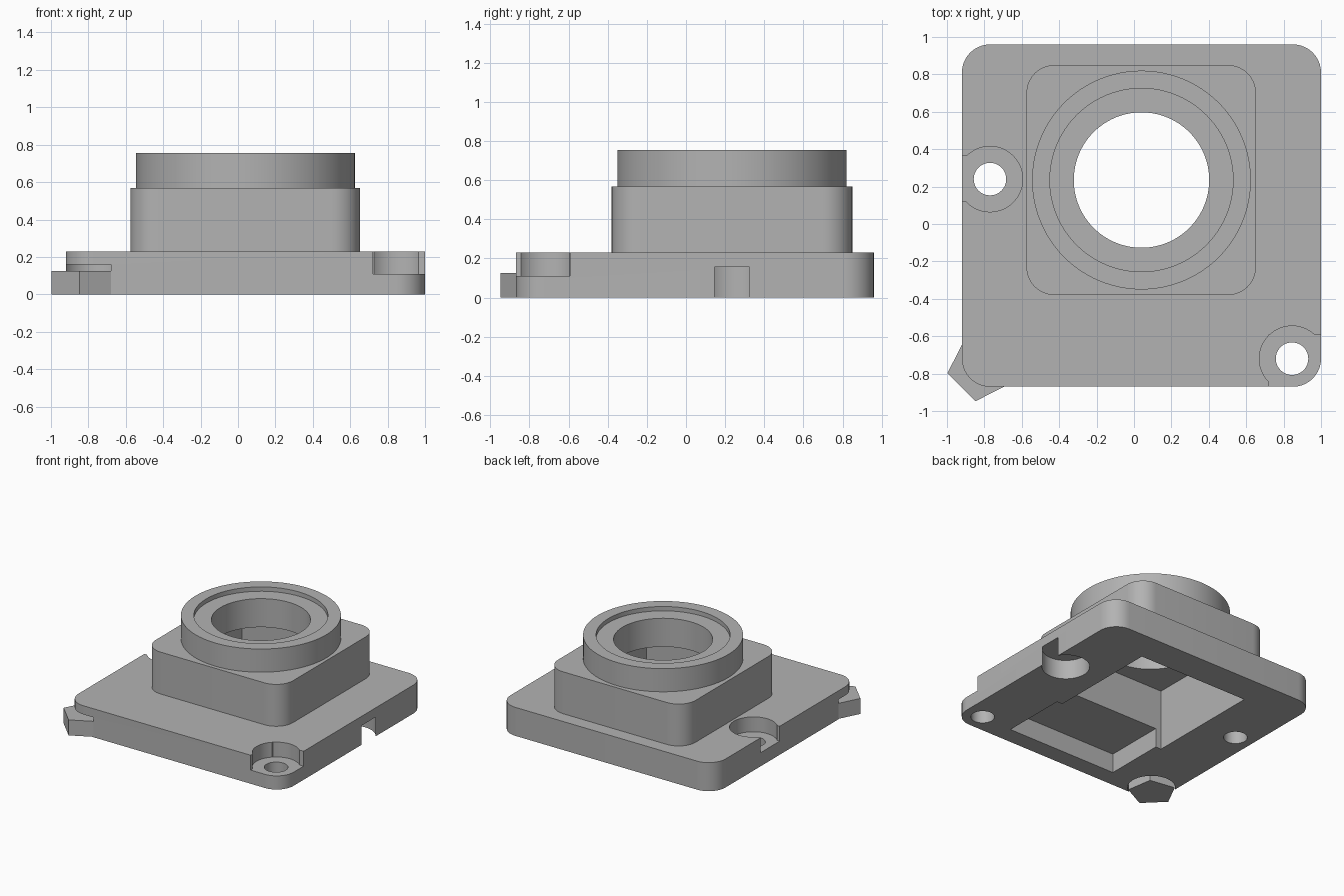
import bpy
import bmesh
from math import cos, sin, pi, radians

cube = bpy.data.objects.get("Cube")
if cube:
    bpy.data.objects.remove(cube, do_unlink=True)

grey = bpy.data.materials.new("plain grey")
grey.use_nodes = True
colour = (0.45, 0.45, 0.45, 1)
grey.diffuse_color = colour
grey.node_tree.nodes["Principled BSDF"].inputs["Base Color"].default_value = colour


def prism(name, outline, z0, z1):
    """Extrude a closed outline from z0 up to z1."""
    bm = bmesh.new()
    face = bm.faces.new([bm.verts.new((x, y, z0)) for x, y in outline])
    top = bmesh.ops.extrude_face_region(bm, geom=[face])["geom"]
    moved = [v for v in top if isinstance(v, bmesh.types.BMVert)]
    bmesh.ops.translate(bm, vec=(0, 0, z1 - z0), verts=moved)
    bmesh.ops.recalc_face_normals(bm, faces=bm.faces)
    mesh = bpy.data.meshes.new(name)
    bm.to_mesh(mesh)
    bm.free()
    mesh.materials.append(grey)
    obj = bpy.data.objects.new(name, mesh)
    bpy.context.collection.objects.link(obj)
    return obj


def circle(x, y, r, n=64, turn=0):
    return [(x + r * cos(turn + 2 * pi * i / n), y + r * sin(turn + 2 * pi * i / n))
            for i in range(n)]


def rect(x0, x1, y0, y1, r=0, n=10):
    """Rectangle outline, with rounded corners when r is given."""
    if not r:
        return [(x0, y0), (x1, y0), (x1, y1), (x0, y1)]
    centres = [(x1 - r, y1 - r), (x0 + r, y1 - r), (x0 + r, y0 + r), (x1 - r, y0 + r)]
    return [(cx + r * cos(pi / 2 * (k + i / n)), cy + r * sin(pi / 2 * (k + i / n)))
            for k, (cx, cy) in enumerate(centres) for i in range(n + 1)]


def cut(obj, outline, z0, z1):
    cutter = prism("cutter", outline, z0, z1)
    cutter.hide_render = True
    mod = obj.modifiers.new("cut", "BOOLEAN")
    mod.operation = "DIFFERENCE"
    mod.solver = "EXACT"
    mod.object = cutter
    select(obj)
    bpy.ops.object.modifier_apply(modifier=mod.name)
    bpy.data.objects.remove(cutter, do_unlink=True)


def select(obj):
    bpy.ops.object.select_all(action="DESELECT")
    obj.select_set(True)
    bpy.context.view_layer.objects.active = obj


BORE = (0.04, 0.235)
SCREWS = [(0.845, -0.72), (-0.77, 0.24)]
BASE_TOP, HOUSING_TOP, RING_TOP = 0.23, 0.568, 0.755
LOW, HIGH = -0.1, 1.0
deep_pocket = rect(-0.46, 0.52, -0.24, 0.71)

# Base plate with its pockets
base = prism("base_plate", rect(-0.92, 1.0, -0.87, 0.96, 0.15), 0, BASE_TOP)
cut(base, deep_pocket, LOW, HIGH)
cut(base, rect(-0.41, 0.57, -0.73, -0.2), LOW, 0.155)

# Screw holes with counterbores that open to the edges
for x, y in SCREWS:
    cut(base, circle(x, y, 0.175), 0.11, HIGH)
    cut(base, circle(x, y, 0.087, 40), LOW, HIGH)
cut(base, rect(0.722, 1.1, -1.0, -0.592), 0.11, HIGH)
cut(base, rect(-1.1, -0.85, 0.12, 0.365), 0.11, HIGH)

# Round recesses underneath, at the side and at the tab corner
cut(base, circle(0.85, 0.235, 0.175), LOW, 0.155)
cut(base, circle(-0.77, -0.72, 0.175), LOW, 0.16)

# Five-sided corner tab
tab = prism("corner_tab", circle(-0.82, -0.77, 0.18, 5, radians(45)), 0, 0.125)

# Square housing with a hollow below its roof
housing = prism("housing", rect(-0.575, 0.652, -0.38, 0.85, 0.15), BASE_TOP, HOUSING_TOP)
cut(housing, deep_pocket, LOW, 0.49)
cut(housing, circle(*BORE, 0.362, 96), LOW, HIGH)

# Round collar with a shallow seat around the bore
collar = prism("collar", circle(*BORE, 0.585, 96), HOUSING_TOP, RING_TOP)
cut(collar, circle(*BORE, 0.362, 96), LOW, HIGH)
cut(collar, circle(*BORE, 0.49, 96), RING_TOP - 0.035, HIGH)

for part in (base, tab, housing, collar):
    select(part)
    bpy.ops.object.shade_smooth_by_angle(angle=radians(30))
